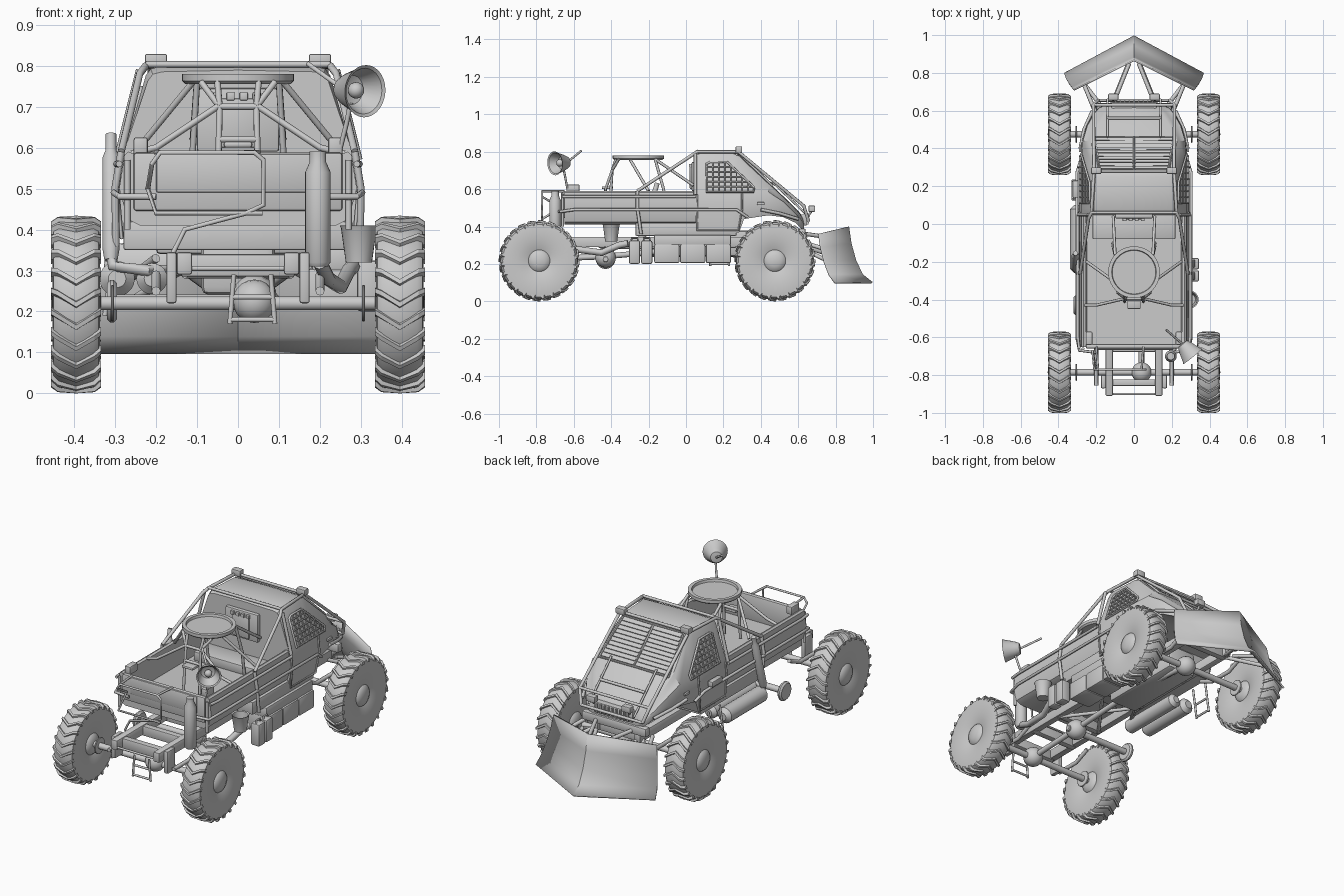
import bpy, bmesh, math
from mathutils import Vector, Matrix, Euler

def finish(name, bm, mirror=False, angle=35, solid=0):
    bmesh.ops.recalc_face_normals(bm, faces=bm.faces)
    me = bpy.data.meshes.new(name)
    bm.to_mesh(me); bm.free()
    ob = bpy.data.objects.new(name, me)
    bpy.context.collection.objects.link(ob)
    if solid:
        ob.modifiers.new("thick", 'SOLIDIFY').thickness = solid
    if mirror:
        ob.modifiers.new("mirror", 'MIRROR')
    for o in bpy.context.selected_objects:
        o.select_set(False)
    bpy.context.view_layer.objects.active = ob
    ob.select_set(True)
    bpy.ops.object.shade_smooth_by_angle(angle=math.radians(angle))
    return ob

def box(name, lo, hi, mirror=False, bevel=0.006, rot=(0, 0, 0)):
    bm = bmesh.new()
    lo, hi = Vector(lo), Vector(hi)
    m = Matrix.Translation((lo + hi) / 2) @ Euler(rot).to_matrix().to_4x4() @ Matrix.Diagonal((*(hi - lo), 1))
    bmesh.ops.create_cube(bm, size=1, matrix=m)
    if bevel:
        bmesh.ops.bevel(bm, geom=bm.edges[:], offset=bevel, segments=2, affect='EDGES', profile=0.5)
    return finish(name, bm, mirror)

def lathe(name, prof, origin, axis, mirror=False, seg=24, angle=35):
    """Revolve (radius, distance) pairs about an axis."""
    bm = bmesh.new()
    m = Matrix.Translation(origin) @ Vector((0, 0, 1)).rotation_difference(Vector(axis)).to_matrix().to_4x4()
    rings = [[bm.verts.new(m @ Vector((r * math.cos(k * math.tau / seg), r * math.sin(k * math.tau / seg), d)))
              for k in range(seg)] for r, d in prof]
    for a, b in zip(rings, rings[1:]):
        for k in range(seg):
            j = (k + 1) % seg
            bm.faces.new((a[k], a[j], b[j], b[k]))
    bmesh.ops.remove_doubles(bm, verts=bm.verts, dist=1e-5)
    return finish(name, bm, mirror, angle)

def cyl(name, a, b, r, mirror=False, rnd=0.25):
    d = Vector(b) - Vector(a); L = d.length; c = min(r * rnd, L / 3)
    return lathe(name, [(0, 0), (r - c, 0), (r, c), (r, L - c), (r - c, L), (0, L)], a, d, mirror, 20)

def ball(name, c, r, mirror=False):
    lathe(name, [(r * math.sin(i * math.pi / 10), -r * math.cos(i * math.pi / 10)) for i in range(11)], c, (0, 1, 0), mirror, 20)

def tubes(name, paths, r=0.008, mirror=True, cyclic=False):
    cu = bpy.data.curves.new(name, 'CURVE')
    cu.dimensions = '3D'; cu.bevel_depth = r; cu.bevel_resolution = 2; cu.use_fill_caps = True
    for p in paths:
        for s in ((1, -1) if mirror else (1,)):
            sp = cu.splines.new('POLY'); sp.points.add(len(p) - 1); sp.use_cyclic_u = cyclic
            for q, v in zip(sp.points, p):
                q.co = (v[0] * s, v[1], v[2], 1)
    ob = bpy.data.objects.new(name, cu)
    bpy.context.collection.objects.link(ob)
    for o in bpy.context.selected_objects:
        o.select_set(False)
    bpy.context.view_layer.objects.active = ob
    ob.select_set(True)
    bpy.ops.object.convert(target='MESH')
    bpy.ops.object.shade_smooth_by_angle(angle=math.radians(50))

def loft(name, sections, angle=30):
    """Sections are (y, half outline); each outline is mirrored into a closed ring."""
    bm = bmesh.new(); rings = []
    for y, half in sections:
        full = half + [(-x, z) for x, z in reversed(half) if x > 0]
        rings.append([bm.verts.new((x, y, z)) for x, z in full])
    n = len(rings[0])
    for a, b in zip(rings, rings[1:]):
        for k in range(n):
            bm.faces.new((a[k], a[(k + 1) % n], b[(k + 1) % n], b[k]))
    bm.faces.new(rings[0]); bm.faces.new(rings[-1])
    return finish(name, bm, False, angle)

# Wheels: revolved tyre, domed hub and chevron lugs
half = [(0, .062), (.03, .059), (.052, .05), (.058, .043), (.064, .046), (.12, .056), (.17, .058), (.195, .055), (.205, .042), (.209, .0)]
prof = half[:-1] + [(r, -d) for r, d in reversed(half)]
for name, y in (("rear", -.785), ("front", .475)):
    c = Vector((.395, y, .217))
    lathe(name + "_tyre", prof, c, (1, 0, 0), True, 44)
    bm = bmesh.new(); N = 24
    for i in range(N):
        for s in (1, -1):
            a0 = i * math.tau / N
            rows = []
            for x, ro, ri, off in ((0, .217, .2, 0), (.045, .215, .195, .13), (.061, .203, .185, .17)):
                rows.append([bm.verts.new(c + Vector((x * s, -r * math.cos(a0 + off + w), r * math.sin(a0 + off + w))))
                             for r, w in ((ri, -.055), (ro, -.028), (ro, .028), (ri, .055))])
            for p, q in zip(rows, rows[1:]):
                for k in range(4):
                    bm.faces.new((p[k], p[(k + 1) % 4], q[(k + 1) % 4], q[k]))
            bm.faces.new(rows[0]); bm.faces.new(rows[-1])
    finish(name + "_tyre_lugs", bm, True, 20)
    # Axle, differential, springs
    cyl(name + "_axle", (-.36, y, .22), (.36, y, .22), .017)
    ball(name + "_differential", (.04, y, .225), .053)
    cyl(name + "_brake_disc", (.303, y, .22), (.31, y, .22), .045, True)
    tubes(name + "_leaf_spring", [[(.2, y - .16, .29), (.2, y - .07, .25), (.2, y + .07, .25), (.2, y + .16, .29)][0 if y > 0 else 1:]], .011)
tubes("drive_shaft", [[(.04, -.785, .225), (.04, -.43, .24), (.02, 0, .28), (.04, .475, .225)]], .015, False)
cyl("middle_shaft", (-.3, -.43, .225), (.1, -.43, .225), .017)
ball("transfer_case", (.04, -.43, .235), .055)
cyl("middle_disc", (-.32, -.43, .225), (-.295, -.43, .225), .052)

# Chassis
box("frame_rail", (.112, -.91, .29), (.15, .62, .345), True)
box("rear_hanger", (.15, -.87, .22), (.175, -.8, .345), True)
for y in (-.84, -.66, -.45, -.1, .25, .58):
    box("cross_member", (-.14, y - .018, .285), (.14, y + .018, .34))
box("gearbox", (-.09, -.1, .24), (.09, .4, .38), bevel=.02)
box("underbody", (-.28, -.27, .35), (.28, .27, .42))
tubes("frame_brace", [[(.13, -.45, .29), (-.13, -.1, .29)]], .01)
tubes("rear_step", [[(-.01, -.9, .29), (-.02, -.9, .17)], [(.08, -.9, .29), (.09, -.9, .17)],
                    [(-.02, -.9, .18), (.09, -.9, .18)], [(-.015, -.9, .235), (.085, -.9, .235)],
                    [(-.12, -.9, .305), (.12, -.9, .305)]], .006, False)
tubes("side_step", [[(-.3, .13, .36), (-.325, .13, .19)], [(-.3, .23, .36), (-.325, .23, .19)],
                    [(-.325, .13, .2), (-.325, .23, .2)], [(-.315, .13, .27), (-.315, .23, .27)]], .006, False)

# Open cargo bed
u = [(0, .41), (.24, .41), (.27, .425), (.29, .5), (.277, .582), (.268, .59), (.255, .585), (.25, .45), (0, .45)]
loft("cargo_bed", [(-.65, u), (.06, u)])
box("tailgate", (-.255, -.66, .445), (.255, -.635, .588), bevel=.008)
box("tailgate_panel", (-.2, -.667, .49), (.21, -.655, .585))
box("bed_corner_post", (.22, -.64, .58), (.255, -.57, .625), True)
box("bed_locker", (-.22, -.08, .45), (.22, .05, .5))

# Cab and hood
secs = []
for y, zb, w1, wr, zr in ((.05, .36, .29, .22, .785), (.08, .36, .29, .225, .798), (.25, .36, .29, .215, .797),
                          (.285, .37, .29, .215, .782), (.31, .44, .288, .22, .757), (.44, .46, .276, .24, .635),
                          (.52, .45, .252, .225, .558), (.585, .42, .215, .185, .495), (.615, .39, .185, .155, .462),
                          (.63, .39, .15, .12, .44)):
    secs.append((y, [(0, zb), (w1 - .012, zb), (w1, min(.49, zr - .04)), (min(.28, w1 - .005), min(.585, zr - .025)),
                     (wr, zr - .022), (wr - .012, zr - .006), (wr - .035, zr), (0, zr + .004)]))
loft("cab", secs)
box("cab_rear_hatch", (-.1, .03, .59), (.1, .055, .745))
box("hatch_slot", (-.05, .02, .6), (.05, .04, .72))
for i in range(4):
    box("hatch_latch", (-.06 + i * .032, .015, .715), (-.04 + i * .032, .03, .735), bevel=.003)

# Windscreen louvres and frame
for i in range(10):
    t = i / 9; y = .3 + .15 * t; z = .772 - .147 * t; w = .18 + .025 * t
    box("windscreen_louvre", (.008, y - .008, z + .001), (w, y + .008, z + .006), True, 0, (-.45, 0, 0))
tubes("windscreen_frame", [[(0, .285, .79), (.185, .285, .79), (.215, .462, .618), (0, .462, .62), (0, .285, .79)]], .006)

# Side window grille on the sloped cab wall
def wall(y, z):
    return (.287 - (z - .58) * .31, y, z)
top = lambda y: min(.745, .745 - (y - .22) * .95)
tubes("window_frame", [[wall(.11, .585), wall(.11, .735), wall(.13, .745), wall(.22, .745), wall(.365, .61), wall(.36, .585)]], .006, True, True)
bars = [[wall(.11 + k * .032, .585), wall(.11 + k * .032, top(.11 + k * .032))] for k in range(1, 8)]
bars += [[wall(.11, .585 + k * .027), wall(min(.36, .22 + (.745 - .585 - k * .027) / .95), .585 + k * .027)] for k in range(1, 6)]
tubes("window_grille", bars, .004)
tubes("door_seam", [[(.288, .06, .57), (.294, .06, .49), (.284, .06, .38), (.284, .28, .38), (.294, .3, .49), (.287, .3, .58)]], .005)
box("door_handle", (.28, .38, .515), (.292, .42, .53), True, .003)

# Roll cage and side guard rails
tubes("roll_cage", [[(.285, -.26, .59), (.24, .03, .78), (.225, .06, .8), (.212, .28, .8), (.215, .63, .51), (.19, .655, .43)],
                    [(.285, -.26, .59), (.3, -.26, .5), (.298, -.24, .36)], [(.24, .05, .79), (.295, .05, .57)],
                    [(.285, .4, .49), (.265, .5, .47), (.22, .6, .44)]], .009)
tubes("cage_crossbar", [[(-.225, .06, .803), (.225, .06, .803)], [(-.212, .28, .803), (.212, .28, .803)],
                        [(-.215, .63, .51), (.215, .63, .51)], [(-.19, .655, .43), (.19, .655, .43)],
                        [(-.14, .56, .55), (.14, .56, .55)]], .008, False)
tubes("hood_rail", [[(.14, .46, .64), (.14, .66, .45)]], .006)
tubes("side_rail", [[(.29, -.66, .56), (.297, -.6, .56), (.297, .05, .56)],
                    [(.2, -.68, .48), (.29, -.67, .48), (.303, -.6, .49), (.303, .27, .49), (.285, .33, .45)],
                    [(.27, -.66, .57), (.27, -.66, .4)]], .008)
tubes("tailgate_rack", [[(-.22, -.67, .5), (-.21, -.77, .56), (-.19, -.77, .588), (.04, -.77, .588), (.062, -.77, .57),
                         (.062, -.77, .46), (.02, -.77, .44), (-.13, -.77, .4), (-.16, -.77, .34)],
                        [(-.22, -.67, .5), (-.2, -.77, .44), (.06, -.77, .44)], [(-.19, -.77, .588), (-.2, -.65, .588)],
                        [(.04, -.77, .588), (.05, -.65, .588)]], .006, False)

# Lamps and front grille
for x, y, z in ((.2, .28, .812), (.11, .67, .495)):
    box("lamp", (x - .027, y - .015, z - .017), (x + .027, y + .02, z + .017), True, .005)
    tubes("lamp_stem", [[(x, y, z - .015), (x, y - .015, z - .035)]], .006)
box("grille", (-.12, .6, .405), (.12, .645, .465))
for i in range(9):
    box("grille_slat", (-.1 + i * .024, .643, .41), (-.092 + i * .024, .655, .46), bevel=0)
box("front_bumper", (-.2, .6, .34), (.2, .64, .39), bevel=.01)

# V-shaped plough blade and push arms
bm = bmesh.new(); rows = []
for ya, za, xe, ye, ze in ((.998, .103, .37, .8, .103), (.945, .145, .36, .77, .145), (.91, .22, .345, .745, .21),
                           (.885, .31, .33, .725, .29), (.872, .4, .32, .715, .362)):
    rows.append([bm.verts.new(v) for v in ((-xe, ye, ze), (0, ya, za), (xe, ye, ze))])
for a, b in zip(rows, rows[1:]):
    for k in (0, 1):
        bm.faces.new((a[k], a[k + 1], b[k + 1], b[k]))
finish("plough_blade", bm, False, 28, .01)
tubes("plough_arm", [[(.025, .85, .33), (.11, .64, .36)], [(.02, .875, .22), (.13, .6, .3)],
                     [(.265, .74, .28), (.2, .58, .33)], [(.27, .75, .22), (.14, .58, .3)]], .011)

# Turret ring on its stand
lathe("turret_ring", [(0, .012), (.115, .012), (.118, .025), (.137, .025), (.137, .008), (.128, 0), (0, 0)], (0, -.255, .755), (0, 0, 1), seg=40)
tubes("ring_stand", [[(.05, -.375, .76), (.045, -.395, .7), (.05, -.41, .46)], [(.1, -.165, .76), (.11, -.12, .6), (.11, -.1, .46)],
                     [(.05, -.395, .7), (.2, -.43, .6), (.26, -.43, .585)], [(.1, -.165, .76), (.11, .04, .62)],
                     [(.11, -.3, .76), (.25, -.2, .59)], [(.045, -.395, .7), (.09, -.36, .76)]], .008)
tubes("stand_crossbar", [[(-.05, -.395, .7), (.05, -.395, .7)], [(-.048, -.4, .62), (.048, -.4, .62)]], .008, False)
box("stand_tray", (-.035, -.45, .6), (.035, -.39, .615))

# Searchlight on its post
d = Vector((.62, -.76, -.06)).normalized(); p = Vector((.285, -.67, .74))
lathe("searchlight", [(0, -.05), (.03, -.045), (.042, -.02), (.06, .035), (.064, .04), (.056, .036), (.036, -.012), (0, -.025)], p, d, seg=28)
ball("searchlight_bulb", p + d * .005, .02)
tubes("searchlight_post", [[(.245, -.63, .58), (.265, -.645, .66), (.275, -.655, .71)], [p - d * .045, (.17, -.56, .805)]], .006, False)

# Exhausts, tanks, cans and bucket
lathe("rear_canister", [(0, 0), (.024, 0), (.031, .01), (.031, .23), (.02, .255), (.02, .28), (0, .28)], (.195, -.7, .31), (0, 0, 1))
lathe("exhaust_stack", [(0, 0), (.016, 0), (.021, .03), (.021, .26), (.013, .28), (.013, .32), (0, .32)], (-.31, -.24, .325), (0, .28, 1))
tubes("exhaust_pipe", [[(-.31, -.235, .34), (-.305, -.25, .31), (-.22, -.3, .3), (-.1, -.1, .3)]], .014, False)
cyl("left_air_tank", (-.295, -.26, .28), (-.295, .1, .28), .043, rnd=.5)
cyl("inner_air_tank", (-.21, -.3, .28), (-.21, .1, .28), .038, rnd=.5)
for i in range(3):
    box("side_tank", (.17, -.17 + i * .138, .205), (.305, -.035 + i * .138, .305), bevel=.008)
box("tank_lid", (.18, -.17, .3), (.295, .24, .355))
for y in (-.305, -.24):
    box("fuel_can", (.29, y, .2), (.345, y + .06, .325), bevel=.01)
    tubes("can_handle", [[(.317, y + .012, .32), (.317, y + .015, .338), (.317, y + .045, .338), (.317, y + .048, .32)]], .005, False)
lathe("bucket", [(0, 0), (.032, 0), (.044, .085), (.047, .09), (.04, .087), (.03, .01), (0, .01)], (.295, -.4, .32), (0, 0, 1))
tubes("cooling_hose", [[(.28, -.31, .31), (.27, -.36, .3), (.25, -.45, .26), (.22, -.6, .28), (.2, -.69, .32)]], .018, False)
box("left_bracket", (-.325, .14, .5), (-.295, .23, .53), bevel=.004)
